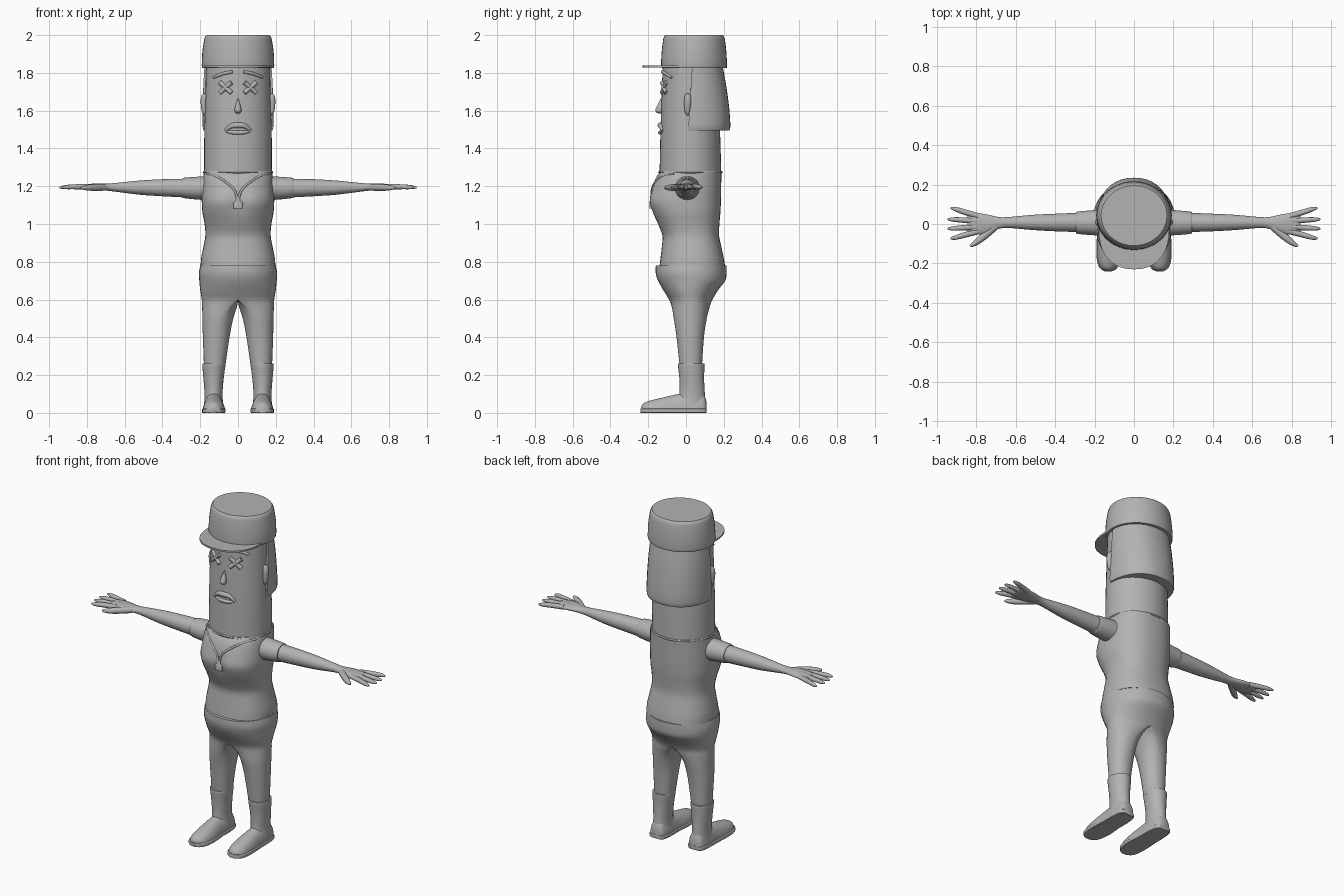
import bpy, bmesh, math
from mathutils import Vector

cube = bpy.data.objects.get("Cube")
if cube:
    bpy.data.objects.remove(cube)

grey = bpy.data.materials.new("plain_grey")
grey.use_nodes = True
grey.diffuse_color = (0.45, 0.45, 0.45, 1)
grey.node_tree.nodes["Principled BSDF"].inputs["Base Color"].default_value = grey.diffuse_color

AXES = {
    "x": lambda s, u, v: Vector((s, u, v)),
    "y": lambda s, u, v: Vector((u, s, v)),
    "z": lambda s, u, v: Vector((u, v, s)),
}


def resample(rows, steps):
    """Smooth the stations of a loft with a spline."""
    out = []
    for i in range(len(rows) - 1):
        a, b, c, d = (rows[max(0, min(len(rows) - 1, i + k))] for k in (-1, 0, 1, 2))
        for n in range(steps):
            t = n / steps
            out.append([q + 0.5 * t * (r - p + t * (2 * p - 5 * q + 4 * r - s + t * (3 * (q - r) + s - p)))
                        for p, q, r, s in zip(a, b, c, d)])
    return out + [list(rows[-1])]


def add_mirror(ob):
    mod = ob.modifiers.new("mirror", "MIRROR")
    mod.merge_threshold = 0.0005


def loft(name, rows, axis="z", power=2.0, steps=4, sides=40, tweak=None, mirror=False, open_seam=False):
    """Rows are (station, u0, u1, v0, v1, optional half-section blend)."""
    bm = bmesh.new()
    rings = []
    for row in resample(rows, steps):
        s, u0, u1, v0, v1 = row[:5]
        half = row[5] if len(row) > 5 else 0
        ring = []
        for k in range(sides):
            t = math.tau * k / sides
            c, n = (math.copysign(abs(w) ** (2 / power), w) for w in (math.cos(t), math.sin(t)))
            u = (u0 + u1) / 2 + (u1 - u0) / 2 * c
            u += half * (u0 + (u1 - u0) * max(0, c) - u)
            co = AXES[axis](s, u, (v0 + v1) / 2 + (v1 - v0) / 2 * n)
            if tweak:
                tweak(co)
            ring.append(bm.verts.new(co))
        rings.append(ring)
    for a, b in zip(rings, rings[1:]):
        for k in range(sides):
            j = (k + 1) % sides
            bm.faces.new((a[k], a[j], b[j], b[k]))
    bm.faces.new(rings[0])
    bm.faces.new(rings[-1])
    bmesh.ops.recalc_face_normals(bm, faces=bm.faces)
    if open_seam:
        inner = [f for f in bm.faces if all(abs(v.co.x) < 0.0001 for v in f.verts)]
        bmesh.ops.delete(bm, geom=inner, context="FACES")
    me = bpy.data.meshes.new(name)
    bm.to_mesh(me)
    bm.free()
    me.shade_smooth()
    me.set_sharp_from_angle(angle=math.radians(40))
    me.materials.append(grey)
    ob = bpy.data.objects.new(name, me)
    bpy.context.collection.objects.link(ob)
    if mirror:
        add_mirror(ob)
    return ob


def tube(name, points, radius, taper=None, mirror=False):
    """Round strand through points, with an optional radius factor per point."""
    cu = bpy.data.curves.new(name, "CURVE")
    cu.dimensions = "3D"
    cu.bevel_depth = radius
    cu.bevel_resolution = 3
    cu.use_fill_caps = True
    cu.resolution_u = 6
    sp = cu.splines.new("NURBS")
    sp.points.add(len(points) - 1)
    sp.order_u = min(3, len(points))
    sp.use_endpoint_u = True
    for i, p in enumerate(points):
        sp.points[i].co = (*p, 1)
        sp.points[i].radius = taper[i] if taper else 1
    cu.materials.append(grey)
    ob = bpy.data.objects.new(name, cu)
    bpy.context.collection.objects.link(ob)
    if mirror:
        add_mirror(ob)
    return ob


def on_front(ob, points, lift=0.0):
    """Lay (x, z) points on the front of a part."""
    out = []
    for x, z in points:
        hit, loc, _, _ = ob.ray_cast((x, -1, z), (0, 1, 0))
        out.append((x, (loc.y if hit else 0) - lift, z))
    return out


# Head, hat and visor
head = loft("head", [(1.26, -.18, .18, -.14, .187), (1.5, -.178, .178, -.135, .18),
                     (1.85, -.168, .168, -.123, .165)])
loft("hat", [(1.825, -.189, .189, -.13, .215), (1.84, -.192, .192, -.132, .217),
             (1.91, -.189, .189, -.129, .214), (1.97, -.18, .18, -.122, .207),
             (1.99, -.175, .175, -.117, .202), (2.0, -.167, .167, -.11, .195)], steps=2)
loft("hat_visor", [(1.828, -.178, .178, -.23, .17), (1.838, -.178, .178, -.23, .17)], power=2.3, steps=1)


# Hair hangs behind a straight front edge
def hair_edge(co):
    co.y = max(co.y, 0.012 + 0.06 * (co.z - 1.5))


loft("hair", [(1.495, -.17, .17, -.15, .215), (1.505, -.186, .186, -.17, .234),
              (1.6, -.187, .187, -.17, .23), (1.72, -.184, .184, -.16, .215),
              (1.83, -.178, .178, -.15, .195)], power=2.2, tweak=hair_edge)


# Torso with a softly divided bust
def cleft(co):
    if co.y < 0:
        co.y += 0.022 * math.exp(-(co.x / .035) ** 2 - ((co.z - 1.11) / .07) ** 2)


torso = loft("torso", [(.775, -.198, .198, -.14, .207), (.82, -.195, .195, -.135, .2),
                       (.88, -.183, .183, -.128, .187), (.94, -.173, .173, -.125, .175),
                       (1.0, -.177, .177, -.15, .177), (1.06, -.188, .188, -.18, .182),
                       (1.12, -.192, .192, -.2, .185), (1.18, -.19, .19, -.185, .186),
                       (1.24, -.185, .185, -.162, .187), (1.275, -.18, .18, -.138, .188)],
             power=2.35, tweak=cleft)
loft("collar", [(1.268, -.182, .182, -.143, .19), (1.274, -.186, .186, -.147, .194),
                (1.28, -.182, .182, -.143, .19)], steps=1)


# Trousers, each half blending from pelvis to leg
def keep_right_side(co):
    co.x = max(co.x, 0)


loft("trousers", [(.78, 0, .2, -.16, .215, 1), (.74, 0, .207, -.16, .215, 1),
                  (.7, 0, .205, -.148, .208, 1), (.65, 0, .2, -.12, .17, 1),
                  (.6, 0, .192, -.09, .14, 1), (.56, .006, .19, -.075, .125, .5),
                  (.5, .025, .188, -.065, .11, .15), (.4, .045, .186, -.05, .095, 0),
                  (.24, .068, .18, -.033, .084, 0)],
     power=2.1, tweak=keep_right_side, mirror=True, open_seam=True)


# Boots: shaft, foot and sole
def ground(co):
    co.z = max(co.z, 0)


loft("boot_shafts", [(.262, .068, .188, -.042, .097), (.25, .067, .189, -.043, .098),
                     (.18, .076, .183, -.035, .096), (.1, .082, .177, -.035, .1),
                     (.04, .078, .18, -.05, .106)], mirror=True)
foot = [(.108, .1, .16, -.06, .06), (.09, .082, .176, -.1, .1), (.03, .074, .183, -.11, .11),
        (-.04, .074, .184, -.1, .1), (-.12, .068, .188, -.082, .082), (-.19, .074, .184, -.065, .065),
        (-.225, .092, .168, -.05, .05), (-.238, .115, .145, -.03, .03)]
loft("boot_feet", foot, axis="y", power=2.2, tweak=ground, mirror=True)
loft("boot_soles", [(y * 1.01, a - .003, b + .003, 0, .024) for y, a, b, _, _ in foot],
     axis="y", power=6, mirror=True)

# Sleeves, arms and hands
loft("sleeves", [(.14, -.06, .075, 1.125, 1.255), (.22, -.056, .069, 1.13, 1.25),
                 (.285, -.05, .063, 1.137, 1.245), (.294, -.044, .057, 1.143, 1.239)],
     axis="x", mirror=True)
loft("arms", [(.27, -.041, .057, 1.14, 1.24), (.4, -.037, .052, 1.147, 1.237),
              (.52, -.03, .046, 1.155, 1.23), (.64, -.02, .035, 1.17, 1.218),
              (.69, -.026, .036, 1.176, 1.214), (.74, -.045, .047, 1.178, 1.215),
              (.79, -.054, .055, 1.181, 1.212), (.83, -.052, .056, 1.183, 1.208),
              (.845, -.04, .045, 1.188, 1.203)],
     axis="x", mirror=True)
FINGERS = {"little_fingers": (.04, .93, .08), "ring_fingers": (.015, .945, .024),
           "middle_fingers": (-.014, .945, -.024), "index_fingers": (-.038, .93, -.073)}
for name, (base, tip_x, tip_y) in FINGERS.items():
    tube(name, [(.79, base, 1.197), (.86, (base + tip_y) / 2, 1.198),
                (tip_x - .012, tip_y, 1.194), (tip_x, tip_y, 1.193)],
         .0145, (1, 1, .75, .3), mirror=True)
tube("thumbs", [(.7, -.01, 1.194), (.76, -.062, 1.193), (.815, -.105, 1.192), (.832, -.112, 1.192)],
     .018, (1, 1.1, .75, .3), mirror=True)

# Face
bpy.context.view_layer.update()
for side, tilt in (("rising", 1), ("falling", -1)):
    ends = [(.065 + k * .031, 1.722 + k * tilt * .028) for k in (-1, 1)]
    tube("eye_bars_" + side, on_front(head, ends, .002), .0125, mirror=True)
tube("eyebrows", on_front(head, [(.03, 1.805), (.08, 1.8), (.13, 1.775)], .003),
     .011, (.7, 1, .6), mirror=True)
loft("nose", [(1.664, -.002, .002, -.135, -.125), (1.635, -.011, .011, -.148, -.12),
              (1.605, -.018, .018, -.162, -.12), (1.59, -.013, .013, -.156, -.12),
              (1.584, -.003, .003, -.14, -.125)], sides=20)
tube("upper_lip", on_front(head, [(-.068, 1.493), (-.04, 1.522), (0, 1.522), (.04, 1.522), (.068, 1.493)], .003),
     .014, (.5, 1, 1.1, 1, .5))
tube("lower_lip", on_front(head, [(-.062, 1.49), (-.03, 1.484), (0, 1.483), (.03, 1.484), (.062, 1.49)], .002),
     .011, (.5, 1, 1, 1, .5))
loft("ears", [(1.575, .174, .18, .005, .015), (1.595, .165, .192, -.006, .022),
              (1.65, .165, .198, -.01, .028), (1.68, .165, .193, -.006, .024),
              (1.692, .174, .182, .004, .014)], sides=20, mirror=True)

# Cord and whistle
tube("cord", on_front(torso, [(.165, 1.268), (.12, 1.258), (.06, 1.22), (.02, 1.185), (.008, 1.155), (.003, 1.13)], .003),
     .006, mirror=True)
chest_y = on_front(torso, [(0, 1.11)])[0][1]
loft("whistle", [(1.082, -.024, .024, chest_y - .016, chest_y + .02),
                 (1.112, -.026, .026, chest_y - .018, chest_y + .02),
                 (1.122, -.012, .012, chest_y - .014, chest_y + .02),
                 (1.142, -.011, .011, chest_y - .012, chest_y + .02)], power=4, steps=1, sides=24)
